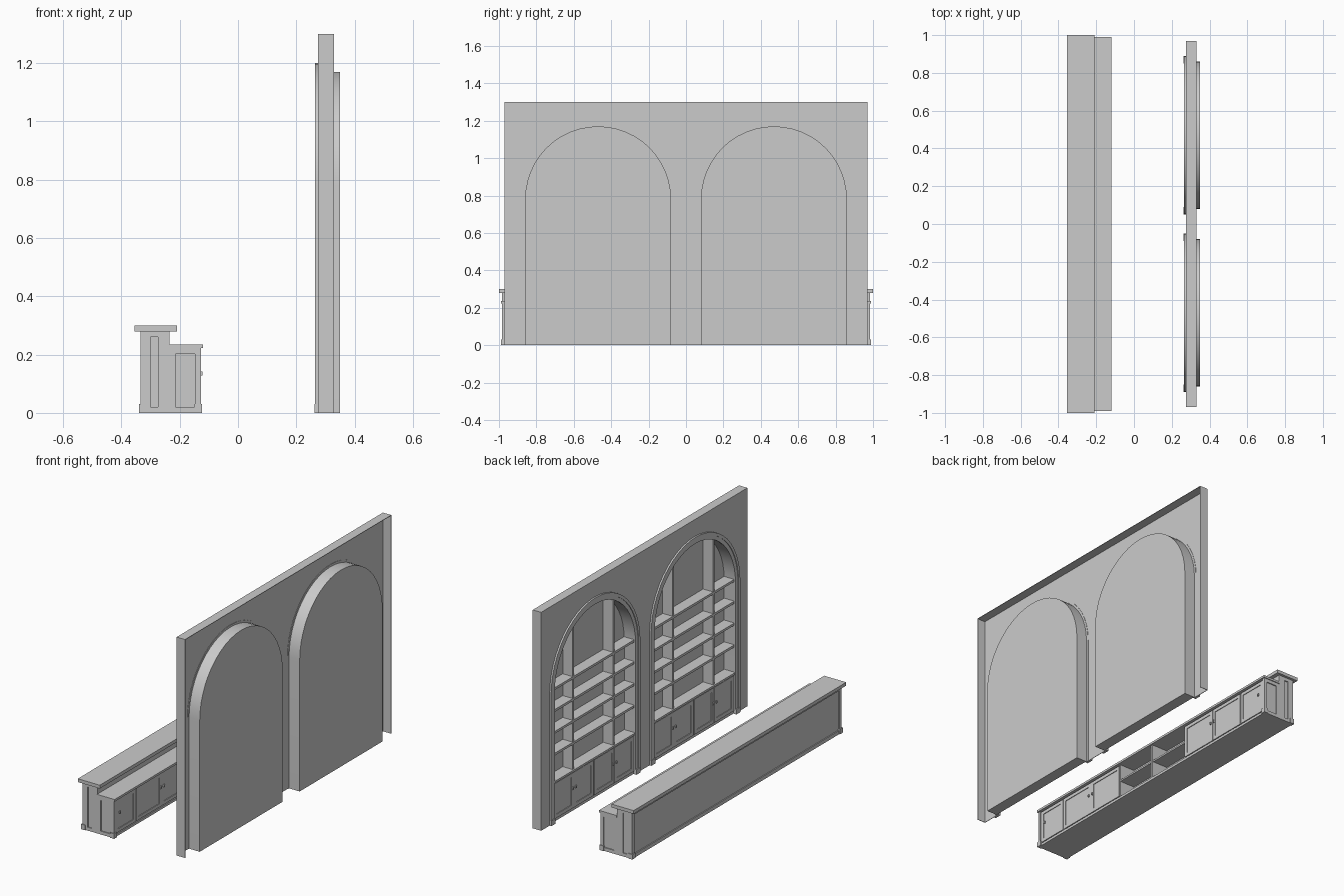
import bpy
import bmesh
import math
from mathutils import Matrix, Vector

old = bpy.data.objects.get("Cube")
if old:
    bpy.data.objects.remove(old, do_unlink=True)

GREY = bpy.data.materials.new("plain grey")
GREY.use_nodes = True
GREY.diffuse_color = (0.6, 0.6, 0.6, 1)
GREY.node_tree.nodes["Principled BSDF"].inputs["Base Color"].default_value = (0.6, 0.6, 0.6, 1)


def finish(name, bm, smooth=False):
    bmesh.ops.recalc_face_normals(bm, faces=bm.faces)
    mesh = bpy.data.meshes.new(name)
    bm.to_mesh(mesh)
    bm.free()
    mesh.materials.append(GREY)
    ob = bpy.data.objects.new(name, mesh)
    bpy.context.collection.objects.link(ob)
    if smooth:
        bpy.ops.object.select_all(action='DESELECT')
        ob.select_set(True)
        bpy.context.view_layer.objects.active = ob
        bpy.ops.object.shade_smooth_by_angle(angle=math.radians(30))
    return ob


def boxes(name, spans):
    """One mesh from boxes given as (x0, x1), (y0, y1), (z0, z1)."""
    bm = bmesh.new()
    for span in spans:
        mid = Vector([(a + b) / 2 for a, b in span])
        size = Vector([abs(b - a) for a, b in span])
        bmesh.ops.create_cube(bm, size=1, matrix=Matrix.Translation(mid) @ Matrix.Diagonal(size).to_4x4())
    return finish(name, bm)


def extrude_x(name, outline, x0, x1, smooth=False):
    """Extrude a (y, z) outline from x0 to x1."""
    bm = bmesh.new()
    face = bm.faces.new([bm.verts.new((x0, y, z)) for y, z in outline])
    new = bmesh.ops.extrude_face_region(bm, geom=[face])["geom"]
    moved = [v for v in new if isinstance(v, bmesh.types.BMVert)]
    bmesh.ops.translate(bm, verts=moved, vec=(x1 - x0, 0, 0))
    return finish(name, bm, smooth)


def framed(span, axis, out, w, depth=0.006):
    """Boxes of a frame with a recessed panel; out is the facing side."""
    a, b = [i for i in (0, 1) if i != axis][0], 2
    (a0, a1), (b0, b1) = span[a], span[b]
    panel = list(span)
    lo, hi = span[axis]
    panel[axis] = (lo, hi - depth) if out > 0 else (lo + depth, hi)
    bars = [panel]
    for ra, rb in (((a0, a0 + w), (b0, b1)), ((a1 - w, a1), (b0, b1)),
                   ((a0 + w, a1 - w), (b0, b0 + w)), ((a0 + w, a1 - w), (b1 - w, b1))):
        bar = list(span)
        bar[a], bar[b] = ra, rb
        bars.append(bar)
    return bars


def knob(x, y, z, out):
    return ((x, x + out * 0.008), (y - 0.004, y + 0.004), (z - 0.007, z + 0.007))


# Arch geometry shared by wall and niches
SPRING, CENTRE, R = 0.78, 0.47, 0.39


def arch(cy, r, steps=24):
    pts = [(cy - r, 0)]
    for i in range(steps + 1):
        t = math.pi * (1 - i / steps)
        pts.append((cy + r * math.cos(t), SPRING + r * math.sin(t)))
    return pts + [(cy + r, 0)]


def arch_band(name, cy, outer, inner, x0, x1):
    return extrude_x(name, arch(cy, outer) + arch(cy, inner)[::-1], x0, x1, True)


# Wall: thin front with two arched openings, open at the back
outline = [(-0.97, 0)] + arch(-CENTRE, R) + arch(CENTRE, R) + [(0.97, 0), (0.97, 1.3), (-0.97, 1.3)]
extrude_x("wall_front", outline, 0.275, 0.278)
boxes("wall_returns", [((0.275, 0.33), (-0.97, 0.97), (1.297, 1.3)),
                       ((0.275, 0.33), (-0.97, -0.967), (0, 1.3)),
                       ((0.275, 0.33), (0.967, 0.97), (0, 1.3))])

# Arched shelf niches
for side, cy in (("right", -CENTRE), ("left", CENTRE)):
    arch_band(side + "_niche_shell", cy, R, R - 0.008, 0.27, 0.35)
    extrude_x(side + "_niche_back", arch(cy, R - 0.008), 0.345, 0.35)
    arch_band(side + "_arch_trim_outer", cy, R + 0.03, R + 0.013, 0.265, 0.275)
    arch_band(side + "_arch_trim_inner", cy, R + 0.013, R - 0.01, 0.269, 0.28)
    lo, hi = cy - R + 0.008, cy + R - 0.008
    boxes(side + "_trim_feet", [((0.263, 0.276), (cy + s * (R - 0.01), cy + s * (R + 0.03)), (0, 0.03))
                                for s in (-1, 1)])
    # Uprights stop at the curve of the arch
    top = SPRING + math.sqrt((R - 0.01) ** 2 - 0.19 ** 2)
    boxes(side + "_uprights", [((0.28, 0.346), (cy + s * 0.19 - 0.006, cy + s * 0.19 + 0.006), (0.24, top))
                               for s in (-1, 1)])
    boxes(side + "_shelves", [((0.278, 0.346), (lo, hi), (z - 0.014, z))
                              for z in (0.41, 0.54, 0.67, 0.80)])
    boxes(side + "_cabinet", [((0.283, 0.346), (lo, hi), (0, 0.235)),
                              ((0.272, 0.346), (lo, hi), (0.235, 0.247))])
    doors, knobs = [], []
    for half in (-1, 1):
        mid = cy + half * 0.19
        for s in (-1, 1):
            y0, y1 = sorted((mid + s * 0.001, mid + s * 0.185))
            doors += framed([(0.276, 0.284), (y0, y1), (0.02, 0.23)], 0, -1, 0.022, 0.004)
            knobs.append(knob(0.276, mid + s * 0.014, 0.14, -1))
    boxes(side + "_cabinet_doors", doors)
    boxes(side + "_cabinet_knobs", knobs)

# Tall customer side of the counter
boxes("tall_counter_top", [((-0.355, -0.21), (-1, 1), (0.28, 0.3))])
body = framed([(-0.335, -0.30), (-0.985, 0.985), (0, 0.28)], 0, -1, 0.022)
body.append(((-0.30, -0.235), (-0.978, 0.978), (0, 0.28)))
boxes("tall_counter_body", body)

# Low working side of the counter, open in the middle
boxes("low_counter_top", [((-0.235, -0.12), (-0.99, 0.99), (0.222, 0.235))])
OPEN, FACE = 0.28, -0.13
boxes("low_counter_carcass", [((-0.235, FACE), (-0.978, 0.978), (0, 0.015)),
                              ((-0.235, FACE - 0.008), (-0.978, -OPEN), (0.015, 0.222)),
                              ((-0.235, FACE - 0.008), (OPEN, 0.978), (0.015, 0.222)),
                              ((-0.235, FACE), (-0.006, 0.006), (0.015, 0.222)),
                              ((-0.235, FACE - 0.005), (-OPEN, OPEN), (0.115, 0.125))])

# Framed end panels and corner blocks
for side, s in (("right", -1), ("left", 1)):
    y = tuple(sorted((s * 0.97, s * 0.985)))
    ends = framed([(-0.335, -0.255), y, (0, 0.28)], 1, s, 0.02)
    ends.append(((-0.255, -0.235), y, (0, 0.28)))
    ends += framed([(-0.235, -0.127), y, (0, 0.222)], 1, s, 0.02)
    boxes(side + "_counter_end", ends)
    yb = (s * 0.962, s * 0.99)
    boxes(side + "_corner_blocks", [((-0.34, -0.313), yb, (0, 0.03)), ((-0.15, -0.123), yb, (0, 0.03))])

# Counter doors: one single and one pair on each side of the opening
doors, knobs = [], []
for s in (-1, 1):
    for a, b, k in ((OPEN + 0.005, 0.528, 0.515), (0.531, 0.77, 0.545), (0.775, 0.965, 0.93)):
        y0, y1 = sorted((s * a, s * b))
        doors += framed([(FACE - 0.008, FACE), (y0, y1), (0.02, 0.215)], 0, 1, 0.02, 0.004)
        knobs.append(knob(FACE, s * k, 0.135, 1))
boxes("counter_doors", doors)
boxes("counter_knobs", knobs)
